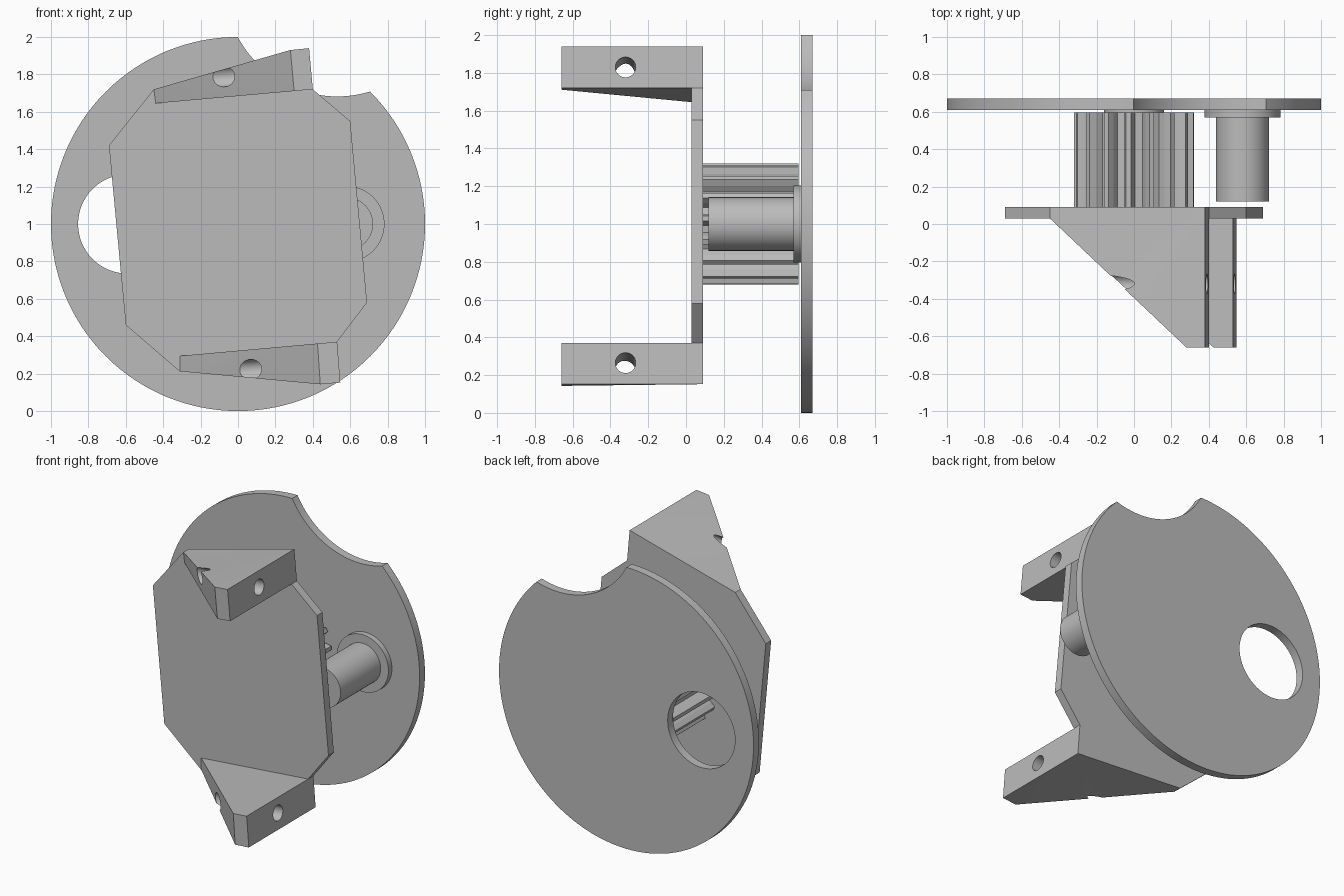
import bpy, bmesh, math
from mathutils import Matrix, Vector

if "Cube" in bpy.data.objects:
    bpy.data.objects.remove(bpy.data.objects["Cube"])

TILT = math.radians(5.2)          # roll of the front bracket

grey = bpy.data.materials.new("light grey")
grey.diffuse_color = (0.5, 0.5, 0.5, 1)
grey.use_nodes = True
grey.node_tree.nodes["Principled BSDF"].inputs["Base Color"].default_value = grey.diffuse_color


def finish(name, bm):
    bmesh.ops.recalc_face_normals(bm, faces=bm.faces)
    mesh = bpy.data.meshes.new(name)
    bm.to_mesh(mesh)
    bm.free()
    obj = bpy.data.objects.new(name, mesh)
    bpy.context.collection.objects.link(obj)
    mesh.materials.append(grey)
    return obj


def prism(name, outline, y0, y1):
    """Extrude an (x, z) outline along y."""
    bm = bmesh.new()
    face = bm.faces.new([bm.verts.new((x, y0, z)) for x, z in outline])
    ext = bmesh.ops.extrude_face_region(bm, geom=[face])["geom"]
    verts = [v for v in ext if isinstance(v, bmesh.types.BMVert)]
    bmesh.ops.translate(bm, verts=verts, vec=(0, y1 - y0, 0))
    return finish(name, bm)


def circle(cx, cz, r, n=96):
    return [(cx + r * math.cos(2 * math.pi * i / n),
             cz + r * math.sin(2 * math.pi * i / n)) for i in range(n)]


def hull(name, points):
    bm = bmesh.new()
    for p in points:
        bm.verts.new(p)
    bmesh.ops.convex_hull(bm, input=bm.verts[:])
    bmesh.ops.dissolve_limit(bm, angle_limit=0.01, verts=bm.verts[:], edges=bm.edges[:])
    return finish(name, bm)


def select(obj):
    bpy.ops.object.select_all(action='DESELECT')
    obj.select_set(True)
    bpy.context.view_layer.objects.active = obj


def cut(obj, cutter):
    mod = obj.modifiers.new("cut", 'BOOLEAN')
    mod.operation, mod.solver, mod.object = 'DIFFERENCE', 'EXACT', cutter
    select(obj)
    bpy.ops.object.modifier_apply(modifier=mod.name)
    bpy.data.objects.remove(cutter)


def smooth(obj):
    select(obj)
    bpy.ops.object.shade_smooth_by_angle(angle=math.radians(25))


# Back disc with a round window and a scooped rim
disc = prism("back_disc", circle(0, 1, 1, 128), 0.61, 0.67)
cut(disc, prism("window_cutter", circle(-0.59, 1.0, 0.265, 64), 0.5, 0.8))
cut(disc, prism("scoop_cutter", circle(0.53, 2.285, 0.603, 128), 0.5, 0.8))
smooth(disc)

# Front plate, a tilted eight-sided panel
prism("front_plate", [(-0.69, 1.42), (-0.45, 1.72), (0.40, 1.72), (0.60, 1.55),
                      (0.69, 0.58), (0.53, 0.37), (-0.31, 0.21), (-0.60, 0.46)],
      0.03, 0.09)


# Wedge-shaped arms: left end, front nose and right side, each as (x, z) pairs
def arm(name, left, nose, right, hole):
    pts = [(x, y, z) for x, z in left for y in (0.03, 0.09)]
    pts += [(x, -0.66, z) for x, z in nose]
    pts += [(x, y, z) for x, z in right for y in (-0.66, 0.09)]
    obj = hull(name, pts)
    # Cross hole running along the tilted width
    bm = bmesh.new()
    bmesh.ops.create_cone(bm, cap_ends=True, segments=32, radius1=0.054,
                          radius2=0.054, depth=2.0)
    turn = Matrix.Rotation(-TILT, 4, 'Y') @ Matrix.Rotation(math.pi / 2, 4, 'Y')
    bm.transform(Matrix.Translation(Vector(hole)) @ turn)
    cut(obj, finish("hole_cutter", bm))
    smooth(obj)


arm("upper_arm", [(-0.44, 1.645), (-0.45, 1.72)], [(0.30, 1.711), (0.28, 1.93)],
    [(0.40, 1.72), (0.38, 1.94)], (0.39, -0.32, 1.83))
arm("lower_arm", [(-0.31, 0.295), (-0.31, 0.212)], [(0.425, 0.361), (0.44, 0.143)],
    [(0.53, 0.37), (0.547, 0.152)], (0.54, -0.32, 0.265))

# Toothed drum between plate and disc
TEETH = 16
gear = []
for i in range(TEETH):
    for f, r in ((-0.30, 0.245), (-0.22, 0.285), (-0.11, 0.32),
                 (0.11, 0.32), (0.22, 0.285), (0.30, 0.245)):
        a = 2 * math.pi * (i + f) / TEETH + TILT
        gear.append((r * math.cos(a), 1 + r * math.sin(a)))
prism("gear", gear, 0.09, 0.595)
smooth(prism("gear_hub", circle(0, 1, 0.16, 64), 0.595, 0.61))

# Side post with its flange
smooth(prism("post", circle(0.58, 1, 0.142, 64), 0.12, 0.57))
smooth(prism("post_flange", circle(0.58, 1, 0.203, 64), 0.57, 0.61))
